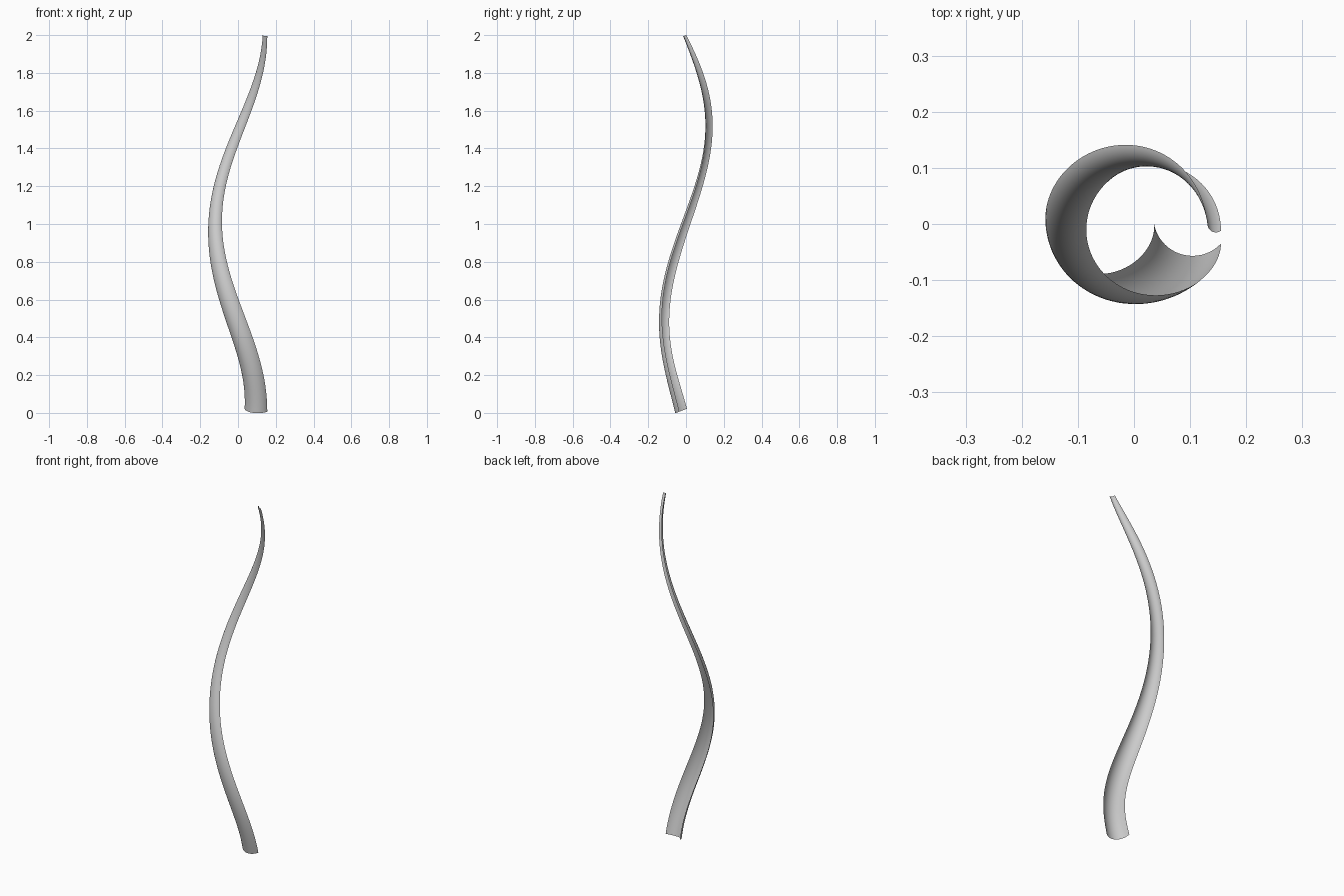
import bpy, bmesh, math
from mathutils import Vector

if "Cube" in bpy.data.objects:
    bpy.data.objects.remove(bpy.data.objects["Cube"])

STEPS, ARC = 96, 20
R, CX, Z0, RISE = 0.12, 0.035, 0.02, 1.98
HALF = math.radians(65)              # half opening of the channel arc
LEFT_Y = [0.005, 0.031, 0.024, 0.021, 0.001]    # sideways drift of each rim
RIGHT_Y = [-0.035, -0.007, -0.010, -0.013, -0.012]


def blend(vals, t):
    """Smooth curve through evenly spaced values."""
    x, total = t * (len(vals) - 1), 0.0
    for i, v in enumerate(vals):
        for j in range(len(vals)):
            if j != i:
                v *= (x - j) / (i - j)
        total += v
    return total


def section(t):
    """Arc of the open channel at height fraction t, square to the helix."""
    a = 2 * math.pi * t
    path = Vector((CX + R * math.cos(a), -R * math.sin(a)))
    slope = Vector((-math.sin(a), -math.cos(a))) * (2 * math.pi * R / RISE)
    left = Vector((-0.12 * (1 - 0.8 * t), blend(LEFT_Y, t)))
    right = Vector((0.0, blend(RIGHT_Y, t)))
    chord = right - left
    u = chord.normalized()
    n = Vector((u.y, -u.x))
    r = chord.length / 2 / math.sin(HALF)
    for k in range(ARC + 1):
        th = HALF * (2 * k / ARC - 1)
        off = (left + right) / 2 + u * r * math.sin(th) + n * r * (math.cos(th) - math.cos(HALF))
        p = path + off
        yield (p.x, p.y, Z0 + RISE * t - slope.dot(off))


# Tapered, twisting channel-shaped blade
bm = bmesh.new()
rows = [[bm.verts.new(p) for p in section(i / STEPS)] for i in range(STEPS + 1)]
for lo, hi in zip(rows, rows[1:]):
    for k in range(ARC):
        bm.faces.new((lo[k], lo[k + 1], hi[k + 1], hi[k]))
for f in bm.faces:
    f.smooth = True
mesh = bpy.data.meshes.new("curled_blade")
bm.to_mesh(mesh)
bm.free()
blade = bpy.data.objects.new("curled_blade", mesh)
bpy.context.collection.objects.link(blade)
